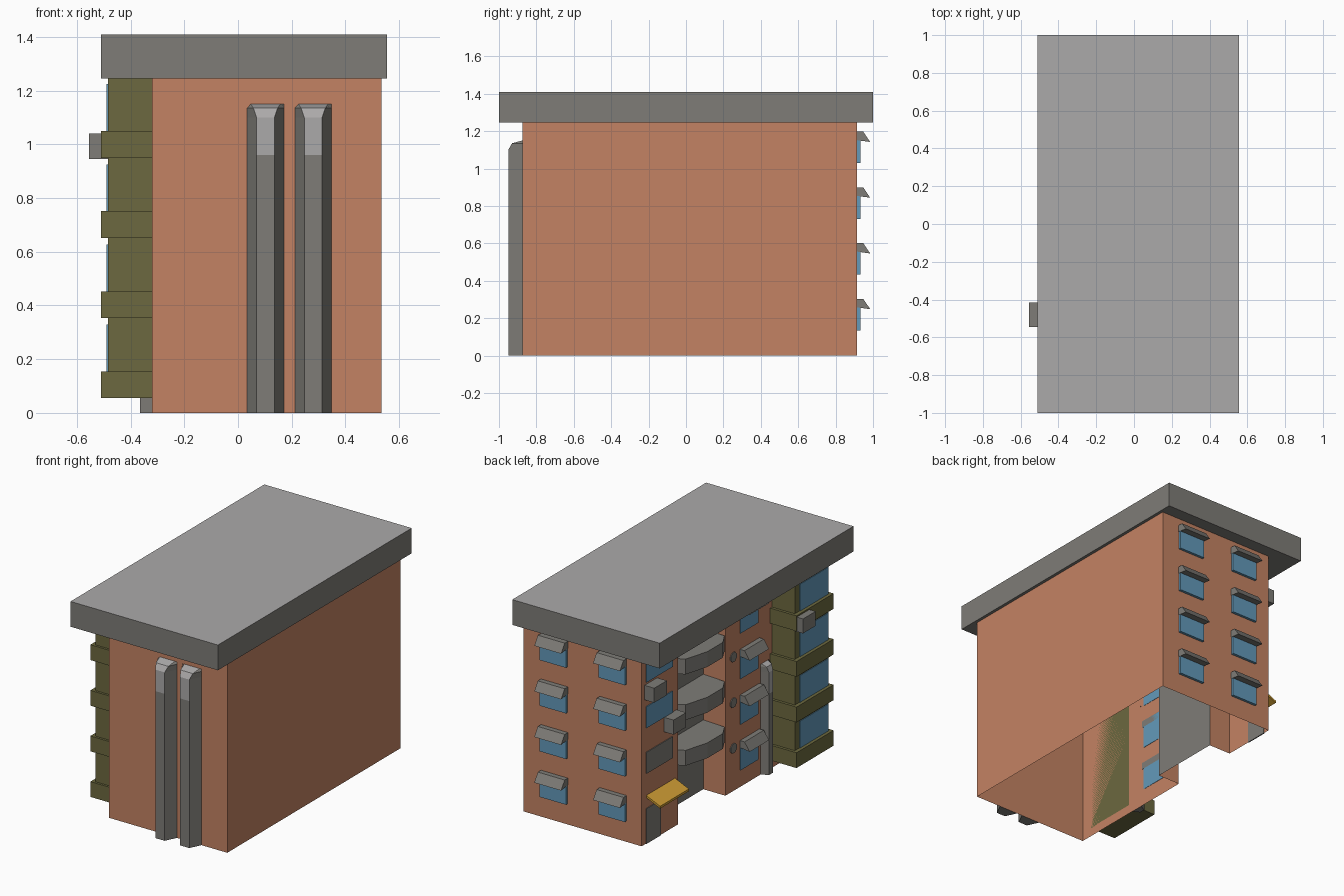
import bpy, bmesh, math
from mathutils import Matrix

if "Cube" in bpy.data.objects:
    bpy.data.objects.remove(bpy.data.objects["Cube"])


def material(name, rgb):
    m = bpy.data.materials.new(name)
    m.diffuse_color = (*rgb, 1)
    m.use_nodes = True
    m.node_tree.nodes["Principled BSDF"].inputs["Base Color"].default_value = m.diffuse_color
    return m


BRICK = material("brick", (0.55, 0.225, 0.125))
GRAY = material("concrete_gray", (0.21, 0.203, 0.185))
LIGHT = material("light_gray", (0.41, 0.40, 0.40))
OLIVE = material("olive_panel", (0.15, 0.14, 0.05))
BLUE = material("window_blue", (0.125, 0.32, 0.49))
YELLOW = material("canopy_yellow", (0.62, 0.34, 0.035))


def finish(name, bm, *mats):
    bmesh.ops.recalc_face_normals(bm, faces=bm.faces)
    me = bpy.data.meshes.new(name)
    bm.to_mesh(me)
    bm.free()
    for m in mats:
        me.materials.append(m)
    ob = bpy.data.objects.new(name, me)
    bpy.context.collection.objects.link(ob)
    return ob


def prism(name, pts, axis, lo, hi, mat):
    """Extrude a 2D profile along one axis."""
    def place(p, h):
        return {"x": (h, *p), "y": (p[0], h, p[1]), "z": (*p, h)}[axis]
    bm = bmesh.new()
    a = [bm.verts.new(place(p, lo)) for p in pts]
    b = [bm.verts.new(place(p, hi)) for p in pts]
    bm.faces.new(a)
    bm.faces.new(b)
    for i in range(len(pts)):
        j = (i + 1) % len(pts)
        bm.faces.new((a[i], a[j], b[j], b[i]))
    return finish(name, bm, mat)


def box(name, x, y, z, mat):
    pts = [(x[0], y[0]), (x[1], y[0]), (x[1], y[1]), (x[0], y[1])]
    return prism(name, pts, "z", z[0], z[1], mat)


def duct(name, top, scale, loc, angle):
    """Half-hexagon duct whose top bends back into the wall."""
    rings = [(0, .075, .033), (top - .19, .075, .033), (top - .05, .075, .033),
             (top - .015, .055, .045), (top, 0, .055)]
    bm = bmesh.new()
    rows = [[bm.verts.new((sx, sy, z / scale)) for sx, sy in
             ((-.0685, 0), (-w, -d), (w, -d), (.0685, 0))] for z, d, w in rings]
    bm.faces.new(rows[0])
    for i in range(len(rows) - 1):
        for j in range(3):
            f = bm.faces.new((rows[i][j], rows[i][j + 1], rows[i + 1][j + 1], rows[i + 1][j]))
            f.material_index = 1 if (j == 1 and i > 0) else 0
    bm.transform(Matrix.Translation(loc) @ Matrix.Rotation(angle, 4, "Z") @ Matrix.Scale(scale, 4))
    return finish(name, bm, GRAY, LIGHT)


# Brick body with a recess in the left wall, open underneath
plan = [(.535, -.875), (.535, .915), (-.32, .915), (-.32, .54),
        (-.16, .54), (-.16, .05), (-.32, .05), (-.32, -.875)]
body = prism("brick_body", plan, "z", 0, 1.245, BRICK)
body.data.materials.append(GRAY)
bm = bmesh.new()
bm.from_mesh(body.data)
bmesh.ops.delete(bm, geom=[f for f in bm.faces if f.normal.z < -.5], context="FACES_ONLY")
for f in bm.faces:
    if f.normal.x < -.5 and f.calc_center_median().x > -.2:
        f.material_index = 1
bm.to_mesh(body.data)
bm.free()

# Roof slab with a lighter top
roof = box("roof_slab", (-.51, .555), (-1, 1), (1.245, 1.41), GRAY)
roof.data.materials.append(LIGHT)
for p in roof.data.polygons:
    if p.normal.z > .5:
        p.material_index = 1

# Front ducts and the side drain pipe
duct("front_duct_1", 1.15, 1, (.1025, -.875, 0), 0)
duct("front_duct_2", 1.15, 1, (.28, -.875, 0), 0)
duct("side_pipe", .72, .6, (-.32, -.355, 0), -math.pi / 2)

# Olive bay with projecting bands and windows
box("olive_bay", (-.485, -.32), (-.78, -.43), (.06, 1.245), OLIVE)
for k in range(4):
    z = .055 + .298 * k
    box(f"olive_band_{k}", (-.51, -.32), (-.795, -.412), (z, z + .1), OLIVE)
    box(f"bay_window_{k}", (-.489, -.484), (-.772, -.478), (z + .1, z + .275), BLUE)

# Back windows with sloped hoods
for k in range(4):
    z = .298 * k
    for c, x in enumerate((-.21, .215)):
        box(f"back_window_{c}_{k}", (x, x + .19), (.91, .932), (z + .135, z + .26), BLUE)
        hood = [(.912, z + .303), (.948, z + .303), (.985, z + .248), (.912, z + .258)]
        prism(f"back_hood_{c}_{k}", hood, "x", x - .002, x + .192, GRAY)

# Left wall, middle part: windows with hoods, and octagonal vents
for k in range(4):
    z = .298 * k
    box(f"side_window_{k}", (-.325, -.318), (-.285, -.1), (z + .11, z + .3), BLUE)
    hood = [(-.318, z + .303), (-.353, z + .303), (-.39, z + .248), (-.318, z + .258)]
    prism(f"side_hood_{k}", hood, "y", -.3, -.1, GRAY)
    vent = [(-.03 + .033 * math.cos(math.pi / 8 + i * math.pi / 4),
             z + .28 + .033 * math.sin(math.pi / 8 + i * math.pi / 4)) for i in range(8)]
    prism(f"vent_{k}", vent, "x", -.325, -.318, GRAY)

# Balconies in the recess
for k in range(1, 4):
    z = .055 + .298 * k
    bay = [(-.16, .54), (-.32, .46), (-.365, .3), (-.365, .14), (-.32, .06), (-.16, .05)]
    prism(f"balcony_{k}", bay, "z", z, z + .1, GRAY)

# Left wall, back part: stair windows, door, canopy
for k, mat in ((1, GRAY), (2, BLUE), (3, BLUE)):
    z = .298 * k
    box(f"stair_window_{k}", (-.325, -.318), (.6, .87), (z + .16, z + .3), mat)
box("entrance_door", (-.325, -.318), (.72, .87), (0, .23), GRAY)
canopy = [(-.318, .315), (-.42, .27), (-.42, .255), (-.318, .3)]
prism("entrance_canopy", canopy, "y", .57, .867, YELLOW)

# Air conditioner boxes
for k, (x, y, z) in enumerate(((-.555, -.545, .945), (-.39, .755, .945), (-.39, .555, .66))):
    box(f"air_conditioner_{k}", (x, x + .072), (y, y + .13), (z, z + .095), GRAY)
